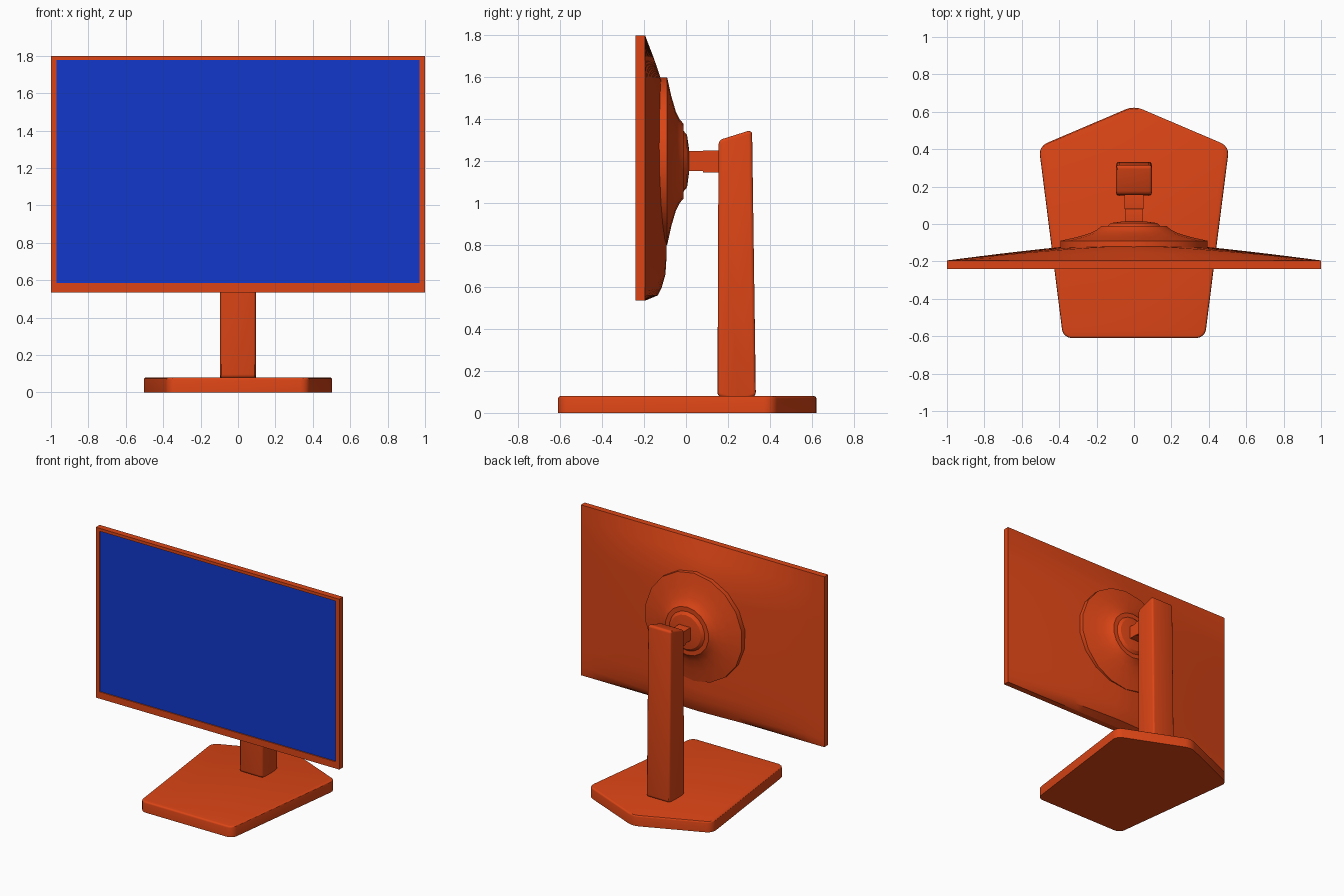
import bpy, bmesh, math

if "Cube" in bpy.data.objects:
    bpy.data.objects.remove(bpy.data.objects["Cube"])

orange = bpy.data.materials.new("casing_orange")
orange.diffuse_color = (0.72, 0.06, 0.008, 1)
orange.use_nodes = True
orange.node_tree.nodes["Principled BSDF"].inputs["Base Color"].default_value = orange.diffuse_color
blue = bpy.data.materials.new("screen_blue")
blue.diffuse_color = (0.006, 0.04, 0.6, 1)
blue.use_nodes = True
blue.node_tree.nodes["Principled BSDF"].inputs["Base Color"].default_value = blue.diffuse_color


def finish(name, bm, mat=orange, smooth=30):
    bmesh.ops.recalc_face_normals(bm, faces=bm.faces)
    me = bpy.data.meshes.new(name)
    bm.to_mesh(me)
    bm.free()
    ob = bpy.data.objects.new(name, me)
    bpy.context.collection.objects.link(ob)
    me.materials.append(mat)
    bpy.ops.object.select_all(action='DESELECT')
    ob.select_set(True)
    bpy.context.view_layer.objects.active = ob
    if smooth:
        bpy.ops.object.shade_smooth_by_angle(angle=math.radians(smooth))
    return ob


def prism(name, pts, vec, corner=0.0, edge=0.0):
    """Extrude a closed outline along vec; round its corners, then its far rims."""
    bm = bmesh.new()
    cap = bm.faces.new([bm.verts.new(p) for p in pts])
    ext = bmesh.ops.extrude_face_region(bm, geom=[cap], use_keep_orig=True)
    bmesh.ops.translate(bm, vec=vec, verts=[v for v in ext['geom'] if isinstance(v, bmesh.types.BMVert)])
    bmesh.ops.recalc_face_normals(bm, faces=bm.faces)
    axis = max(range(3), key=lambda i: abs(vec[i]))
    if corner:
        es = [e for e in bm.edges if abs(e.verts[0].co[axis] - e.verts[1].co[axis]) > 1e-4]
        bmesh.ops.bevel(bm, geom=es, offset=corner, segments=4, profile=0.5, affect='EDGES')
    if edge:
        # keep edges lying on the lowest plane sharp so the part sits flat
        low = min(v.co.z for v in bm.verts)
        es = [e for e in bm.edges
              if abs(e.verts[0].co[axis] - e.verts[1].co[axis]) < 1e-4
              and (e.verts[0].co.z + e.verts[1].co.z) / 2 > low + 1e-4]
        bmesh.ops.bevel(bm, geom=es, offset=edge, segments=3, profile=0.5, affect='EDGES')
    return finish(name, bm)


def box(name, x, y0, y1, z0, z1, edge):
    return prism(name, [(-x, y0, z0), (-x, y1, z0), (-x, y1, z1), (-x, y0, z1)], (2 * x, 0, 0), edge)


def loops(bm, rings):
    """Bridge a list of equal closed rings with quads."""
    vs = [[bm.verts.new(p) for p in r] for r in rings]
    for a, b in zip(vs, vs[1:]):
        for i in range(len(a)):
            j = (i + 1) % len(a)
            bm.faces.new((a[i], a[j], b[j], b[i]))
    return vs


def rect(x, z0, z1, y):
    return [(-x, y, z0), (x, y, z0), (x, y, z1), (-x, y, z1)]


# Screen frame with recessed display
inner = (0.97, 0.585, 1.778)
bm = bmesh.new()
loops(bm, [rect(1, 0.535, 1.8, -0.195), rect(1, 0.535, 1.8, -0.24),
           rect(*inner, -0.24), rect(*inner, -0.232)])
finish("screen_frame", bm, smooth=0)
bm = bmesh.new()
bm.faces.new([bm.verts.new(p) for p in rect(*inner, -0.232)])
ob = finish("display", bm, blue, 0)
if ob.data.polygons[0].normal.y > 0:
    ob.data.flip_normals()

# Bulging back shell: depth falls off to the edges, fullest near the bottom
depth = [(0.535, 0), (0.56, 0.6), (0.60, 0.8), (0.66, 0.97), (0.74, 1.02), (0.9, 1.02),
         (1.1, 1.0), (1.3, 0.95), (1.45, 0.89), (1.58, 0.8), (1.69, 0.42), (1.8, 0)]
N = 24
bm = bmesh.new()
grid = []
for z, g in depth:
    xs = [-1 + 2 * i / N for i in range(N + 1)]
    grid.append([bm.verts.new((x, -0.195 + 0.1 * g * (1 - abs(x) ** 1.3), z)) for x in xs])
for a, b in zip(grid, grid[1:]):
    for i in range(N):
        bm.faces.new((a[i], b[i], b[i + 1], a[i + 1]))
ob = finish("back_shell", bm, smooth=40)
if sum(p.normal.y for p in ob.data.polygons) < 0:
    ob.data.flip_normals()

# Round mounting dish, turned around the y axis
profile = [(-0.14, 0.40), (-0.09, 0.40), (-0.07, 0.31), (-0.048, 0.235), (-0.03, 0.2),
           (-0.012, 0.178), (-0.012, 0.145), (0.005, 0.125), (0.014, 0.06)]
S = 18
bm = bmesh.new()
rings = [[(r * math.sin(2 * math.pi * i / S), y, 1.2 + r * math.cos(2 * math.pi * i / S))
          for i in range(S)] for y, r in profile]
vs = loops(bm, rings)
bm.faces.new(vs[-1])
finish("mounting_dish", bm)

# Tilt hinge and arm to the column
box("tilt_hinge", 0.047, 0.0, 0.09, 1.152, 1.248, 0.006)
box("arm", 0.052, 0.08, 0.18, 1.145, 1.252, 0.004)

# Column with sloping top
bm_side = [(0.15, 0.075), (0.333, 0.075), (0.315, 1.35), (0.155, 1.30)]
prism("column", [(-0.095, y, z) for y, z in bm_side], (0.19, 0, 0), 0.022, 0.014)

# Five-sided base plate
outline = [(-0.379, -0.61), (0.379, -0.61), (0.509, 0.415), (0, 0.632), (-0.509, 0.415)]
prism("base", [(x, y, 0) for x, y in outline], (0, 0, 0.08), 0.045, 0.012)
